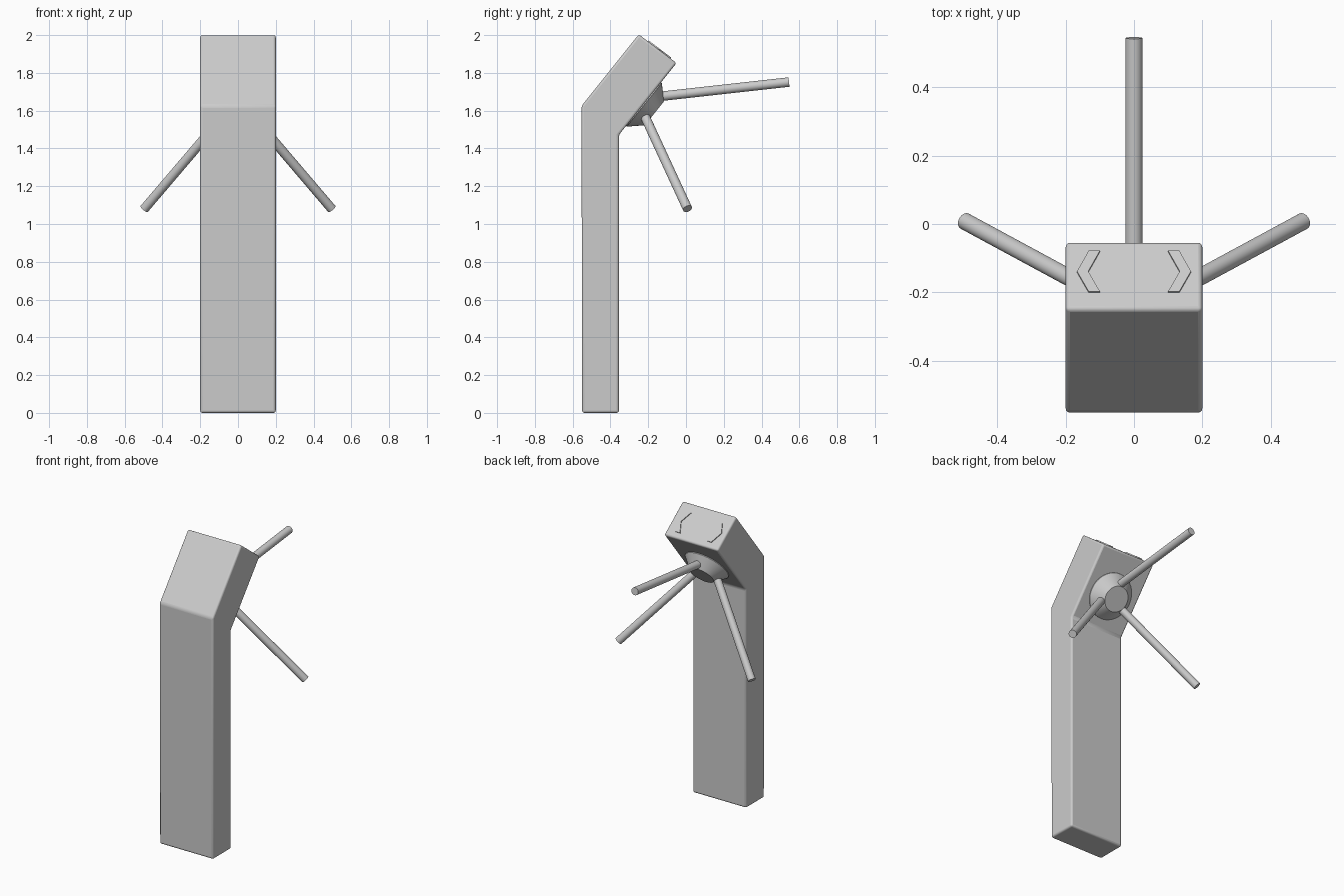
import bpy, bmesh, math
from mathutils import Vector, Matrix

if "Cube" in bpy.data.objects:
    bpy.data.objects.remove(bpy.data.objects["Cube"])

U = Vector((0, 0.625, 0.781)).normalized()   # along the tilted head
N = Vector((0, 0.781, -0.625)).normalized()  # out of the head's underside
X = Vector((1, 0, 0))
PIVOT = Vector((0, -0.26, 1.662))            # point where the arm axes meet


def extrude(name, points, offset, bevel=0):
    """Solid from a closed outline, extruded by a vector."""
    bm = bmesh.new()
    face = bm.faces.new([bm.verts.new(p) for p in points])
    new = bmesh.ops.extrude_face_region(bm, geom=[face])["geom"]
    bmesh.ops.translate(bm, vec=offset,
                        verts=[v for v in new if isinstance(v, bmesh.types.BMVert)])
    bmesh.ops.recalc_face_normals(bm, faces=bm.faces)
    me = bpy.data.meshes.new(name)
    bm.to_mesh(me)
    bm.free()
    ob = bpy.data.objects.new(name, me)
    bpy.context.collection.objects.link(ob)
    if bevel:
        mod = ob.modifiers.new("bevel", "BEVEL")
        mod.width, mod.segments = bevel, 3
    return ob


def cone(name, start, end, r1, r2, sides):
    """Round part running from start to end."""
    axis = end - start
    bpy.ops.mesh.primitive_cone_add(
        vertices=sides, radius1=r1, radius2=r2, depth=axis.length,
        location=(start + end) / 2, rotation=axis.to_track_quat("Z", "Y").to_euler())
    ob = bpy.context.object
    ob.name = name
    bpy.ops.object.shade_smooth_by_angle(angle=math.radians(30))
    return ob


# Bent pedestal with tilted head
profile = [(-0.55, 0), (-0.355, 0), (-0.355, 1.472), (-0.05, 1.852),
           (-0.25, 2.004), (-0.553, 1.625)]
body = extrude("pedestal", [(-0.2, y, z) for y, z in profile], (0.4, 0, 0), 0.012)
bpy.context.view_layer.objects.active = body
body.select_set(True)
bpy.ops.object.shade_smooth_by_angle(angle=math.radians(30))

# Conical hub on the head's underside
cone("hub", PIVOT + N * 0.035, PIVOT + N * 0.05, 0.148, 0.148, 48)
cone("hub_cone", PIVOT + N * 0.05, PIVOT + N * 0.12, 0.148, 0.082, 48)

# Three arms, 45 degrees from the hub axis
for i in range(3):
    a = math.radians(120 * i)
    d = (N + U * math.cos(a) + X * math.sin(a)).normalized()
    cone(f"arm_{i + 1}", PIVOT + d * 0.1, PIVOT + d * 0.81, 0.025, 0.025, 32)

# Raised direction arrows on the head's end face
chevron = [(0.10, -0.082), (0.133, -0.082), (0.167, -0.142),
           (0.133, -0.201), (0.10, -0.201), (0.134, -0.142)]
for side, name in ((1, "arrow_right"), (-1, "arrow_left")):
    pts = []
    for x, y in chevron:
        z = 2.004 + (y + 0.25) * (1.852 - 2.004) / 0.2
        pts.append(Vector((side * x, y, z)) - U * 0.005)
    extrude(name, pts, U * 0.011)
